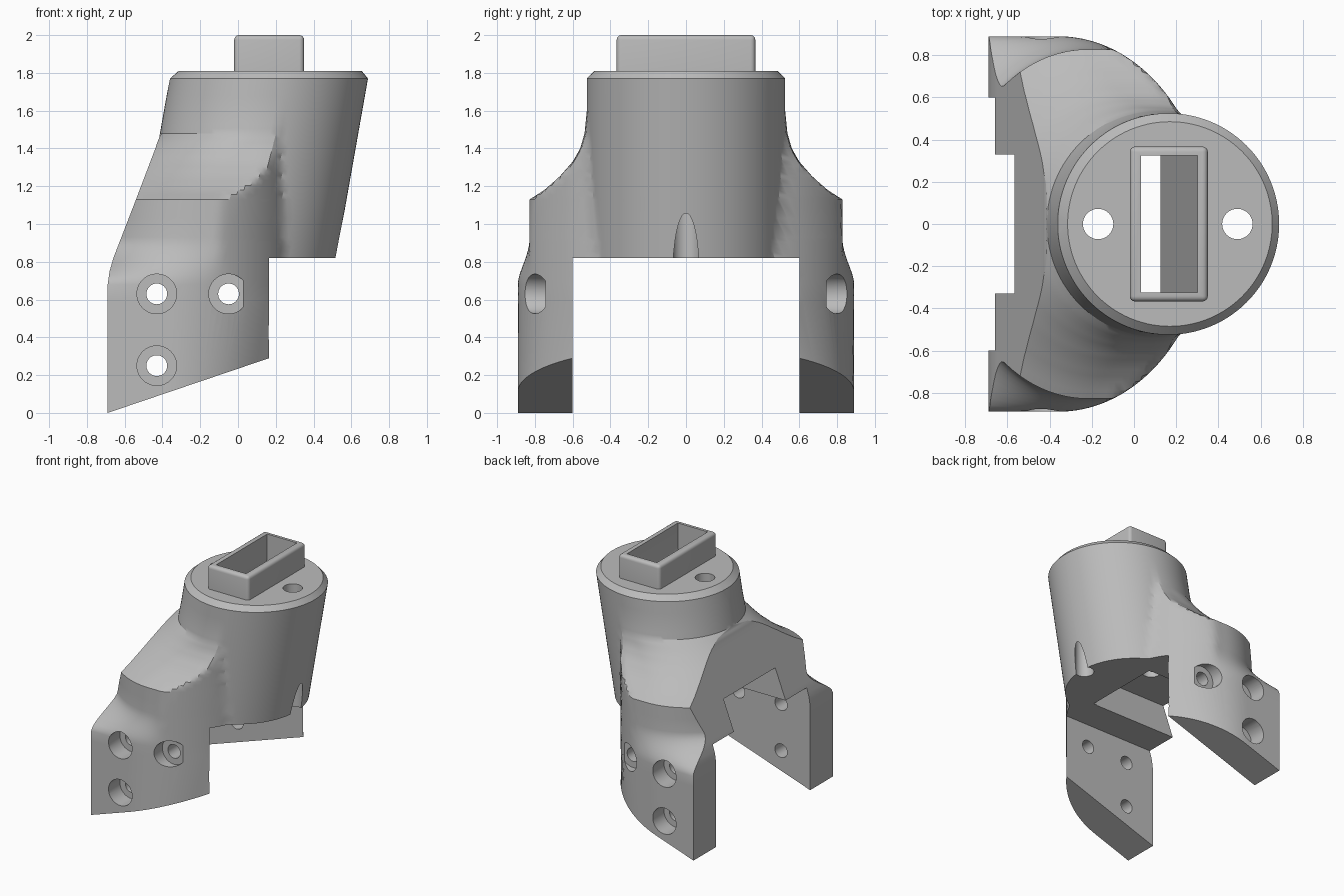
import bpy, bmesh, math
from mathutils import Matrix

if "Cube" in bpy.data.objects:
    bpy.data.objects.remove(bpy.data.objects["Cube"])

grey = bpy.data.materials.new("light_grey")
grey.use_nodes = True
grey.diffuse_color = (0.5, 0.5, 0.5, 1)
grey.node_tree.nodes["Principled BSDF"].inputs["Base Color"].default_value = (0.5, 0.5, 0.5, 1)


def interp(points, t):
    """Piecewise linear lookup, held constant past both ends."""
    if t <= points[0][0]:
        return points[0][1]
    for (a, va), (b, vb) in zip(points, points[1:]):
        if t <= b:
            return va + (vb - va) * (t - a) / (b - a)
    return points[-1][1]


def smooth(a, b, t):
    t = min(max((t - a) / (b - a), 0), 1)
    return t * t * (3 - 2 * t)


def arch(x, centre, radius, height):
    """Height of a half ellipse at x, zero outside it."""
    return height * math.sqrt(max(0, 1 - ((x - centre) / radius) ** 2))


def finish(name, bm):
    bmesh.ops.recalc_face_normals(bm, faces=bm.faces)
    mesh = bpy.data.meshes.new(name)
    bm.to_mesh(mesh)
    bm.free()
    mesh.materials.append(grey)
    obj = bpy.data.objects.new(name, mesh)
    bpy.context.scene.collection.objects.link(obj)
    return obj


def loft(name, rings):
    bm = bmesh.new()
    rows = [[bm.verts.new(p) for p in ring] for ring in rings]
    n = len(rows[0])
    for low, high in zip(rows, rows[1:]):
        for i in range(n):
            j = (i + 1) % n
            bm.faces.new((low[i], low[j], high[j], high[i]))
    bm.faces.new(rows[0])
    bm.faces.new(rows[-1])
    return finish(name, bm)


def rect(x0, x1, half, z):
    return [(x0, -half, z), (x1, -half, z), (x1, half, z), (x0, half, z)]


def box(name, x0, x1, half, z0, z1):
    return loft(name, [rect(x0, x1, half, z0), rect(x0, x1, half, z1)])


def rod(name, radius, length, place):
    bm = bmesh.new()
    bmesh.ops.create_cone(bm, cap_ends=True, segments=40, radius1=radius,
                          radius2=radius, depth=length, matrix=place)
    return finish(name, bm)


def activate(obj):
    bpy.ops.object.select_all(action='DESELECT')
    obj.select_set(True)
    bpy.context.view_layer.objects.active = obj


def cut(target, cutter, keep=False):
    mod = target.modifiers.new("cut", 'BOOLEAN')
    mod.operation = 'DIFFERENCE'
    mod.solver = 'EXACT'
    mod.object = cutter
    activate(target)
    bpy.ops.object.modifier_apply(modifier=mod.name)
    if not keep:
        bpy.data.objects.remove(cutter)


# Body profile: rear edge, shoulder width and leaning round neck
REAR = [(0.68, -0.69), (0.75, -0.68), (0.82, -0.66), (1.13, -0.54), (1.42, -0.43), (1.77, -0.36)]
WIDTH = [(1.13, 0.828), (1.18, 0.75), (1.25, 0.67), (1.33, 0.6),
         (1.4, 0.56), (1.48, 0.537), (1.6, 0.525)]
RADIUS = [(1.77, 0.525), (1.81, 0.485)]
TOP = 1.81


def neck_x(z):
    return -0.005 + 0.177 * (z - 0.82)


def half_width(x, z):
    neck = arch(x, neck_x(z), interp(RADIUS, z), interp(RADIUS, z))
    if z > 1.55:
        return neck
    outer = arch(max(x, -0.36), -0.36, 0.711, 0.89)
    width = interp(WIDTH, z)
    blend = min(max((z - 1.13) / 0.35, 0), 1)
    left_c = -0.22 + (neck_x(z) + 0.22) * blend
    left_end = -0.87 + (neck_x(z) - 0.525 + 0.87) * blend
    if x < left_c:
        upper = arch(x, left_c, left_c - left_end, width)
    elif x > neck_x(z):
        upper = arch(x, neck_x(z), 0.525, width) if z > 1.13 else width
    else:
        upper = width
    body = min(outer, upper)
    flare = smooth(0.68, 0.93, z)
    return max(neck, outer + (body - outer) * flare)


def section(z, count=56):
    radius = interp(RADIUS, z)
    x1 = neck_x(z) + radius
    x0 = max(interp(REAR, z), neck_x(z) - radius) if z > 1.45 else interp(REAR, z)
    side = []
    for i in range(count + 1):
        x = x0 + (x1 - x0) * (1 - math.cos(math.pi * i / count)) / 2
        height = z if z > 0 else 0.339 * (x + 0.69)
        side.append((x, max(half_width(x, z), 0.003), height))
    return side + [(x, -y, h) for x, y, h in reversed(side)]


levels = [0, 0.6] + [0.68 + 0.025 * i for i in range(11)] + [1.03, 1.13]
levels += [1.13 + 0.025 * i for i in range(1, 17)] + [1.6, 1.68, 1.77, TOP]
body = loft("bracket_body", [section(z) for z in levels])

# Gap between the legs, and the rear cable channel
cut(body, box("leg_gap", -1, 1, 0.6, -0.5, 0.82))
cut(body, box("cable_channel", -1, 0.09, 0.33, 0.5, 1.06))

# Bolt holes with outer counterbores, on both legs
for x, z in ((-0.43, 0.25), (-0.43, 0.63), (-0.05, 0.63)):
    turn = Matrix.Rotation(math.pi / 2, 4, 'X')
    cut(body, rod("bolt_hole", 0.055, 3, Matrix.Translation((x, 0, z)) @ turn))
    for s in (-1, 1):
        cut(body, rod("counterbore", 0.105, 0.5, Matrix.Translation((x, s * 0.995, z)) @ turn))

# Two vertical bores in the neck
for x in (-0.17, 0.49):
    cut(body, rod("vertical_bore", 0.072, 2.4, Matrix.Translation((x, 0, 1.5))))

# Rectangular collar with rounded top edges
collar = box("top_collar", -0.02, 0.35, 0.367, TOP - 0.02, 2.0)
bm = bmesh.new()
bm.from_mesh(collar.data)
rim = [e for e in bm.edges if max(v.co.z for v in e.verts) > 1.9]
bmesh.ops.bevel(bm, geom=rim, offset=0.025, segments=4, profile=0.5, affect='EDGES')
bm.to_mesh(collar.data)
bm.free()

# Slot through the collar, leaning with the neck below it
lean = 0.177 * (TOP - 0.7)
slot = loft("slot", [rect(0.033 - lean, 0.3 - lean, 0.325, 0.7),
                     rect(0.033, 0.3, 0.325, TOP), rect(0.033, 0.3, 0.325, 2.2)])
cut(body, slot, keep=True)
cut(collar, slot)

for obj in (body, collar):
    activate(obj)
    bpy.ops.object.shade_smooth_by_angle(angle=math.radians(28))
